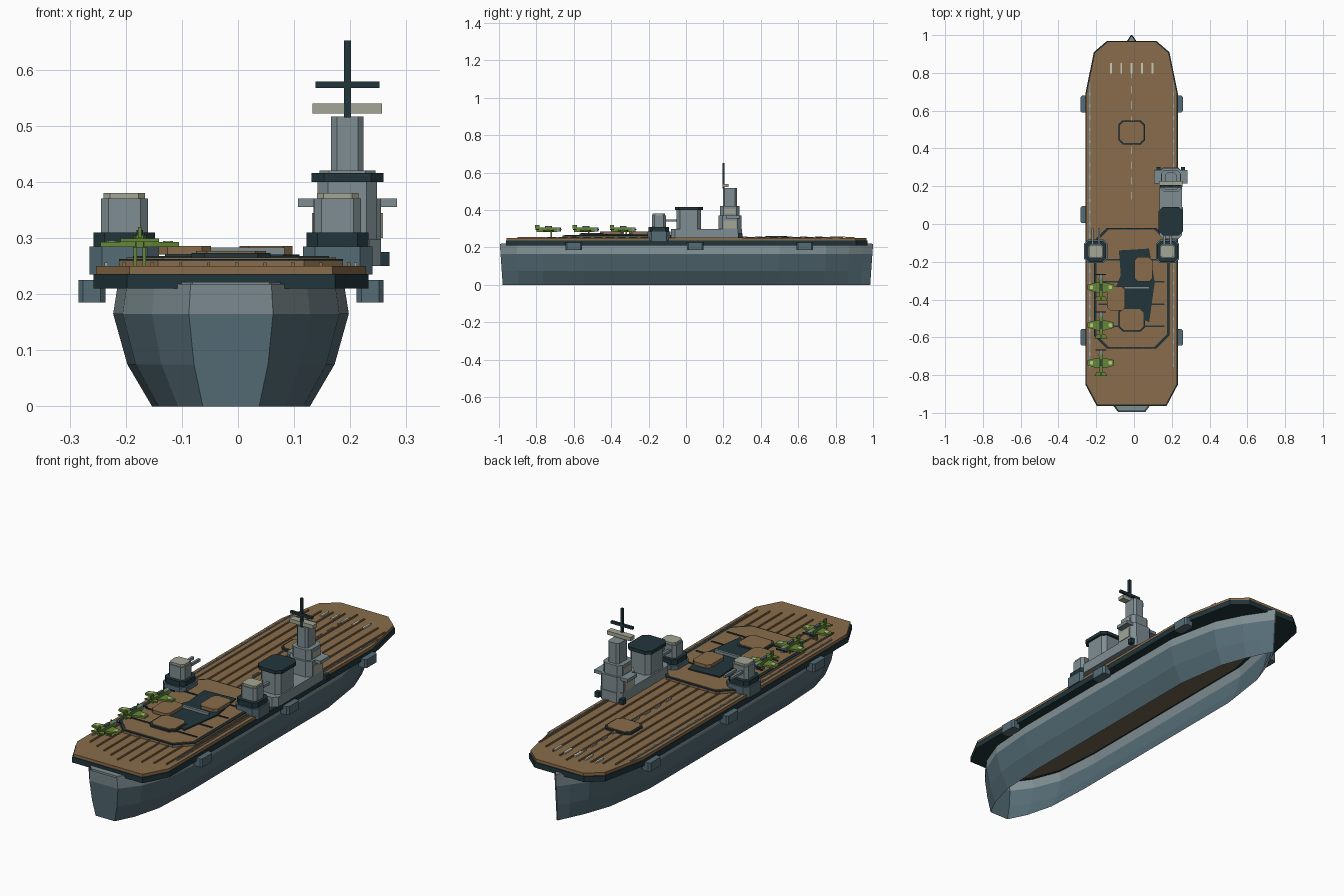
import bpy
import bmesh

cube = bpy.data.objects.get("Cube")
if cube:
    bpy.data.objects.remove(cube, do_unlink=True)

CENTRE = -.0125   # x of the ship's centreline
DECK = .25        # height of the planking
PLATFORM = .265   # height of the raised aft platform
BEAM = .21        # half width of the hull
THIN = .006       # thickness of deck details
SIDES = (-1, 1)


def material(name, red, green, blue):
    mat = bpy.data.materials.new(name)
    mat.use_nodes = True
    colour = (red, green, blue, 1)
    mat.diffuse_color = colour
    mat.node_tree.nodes["Principled BSDF"].inputs["Base Color"].default_value = colour
    return mat


hull_blue = material("hull blue grey", .09, .15, .18)
grey = material("light grey", .21, .27, .29)
dark = material("dark slate", .015, .036, .044)
wood = material("deck wood", .25, .15, .07)
shade = material("dull brown", .16, .13, .08)
tan = material("pale stone", .36, .38, .3)
white = material("deck marking", .6, .6, .48)
olive = material("aircraft green", .13, .24, .04)
lime = material("pale green", .5, .6, .25)


def finish(name, mesh, *mats):
    bmesh.ops.recalc_face_normals(mesh, faces=mesh.faces)
    data = bpy.data.meshes.new(name)
    mesh.to_mesh(data)
    mesh.free()
    for mat in mats:
        data.materials.append(mat)
    part = bpy.data.objects.new(name, data)
    bpy.context.collection.objects.link(part)


def join_rings(mesh, lower, upper, index=0):
    for i, vert in enumerate(lower):
        face = mesh.faces.new((lower[i - 1], vert, upper[i], upper[i - 1]))
        face.material_index = index


def prism(name, mat, outline, z, height=THIN):
    mesh = bmesh.new()
    lower, upper = [[mesh.verts.new((x, y, level)) for x, y in outline]
                    for level in (z, z + height)]
    mesh.faces.new(lower)
    mesh.faces.new(upper)
    join_rings(mesh, lower, upper)
    finish(name, mesh, mat)


def mirrored(half, x=CENTRE, y=0, shrink=0):
    """Complete a half outline across the line at x."""
    right = [(max(across - shrink, THIN / 2), along - (shrink if along > 0 else -shrink))
             for across, along in half]
    return ([(x + across, y + along) for across, along in right]
            + [(x - across, y + along) for across, along in reversed(right)])


def box(name, mat, x, y, wide, long, z, height=THIN):
    prism(name, mat, mirrored([(wide, long), (wide, -long)], x, y), z, height)


def octagon(name, mat, x, y, wide, long, z, height=THIN):
    """Block with cut corners."""
    cut = min(wide, long) * .35
    half = [(wide - cut, long), (wide, long - cut), (wide, cut - long), (wide - cut, -long)]
    prism(name, mat, mirrored(half, x, y), z, height)


def stack(x, y, z, *layers):
    """Pile cut-corner blocks on top of one another."""
    for name, mat, wide, long, height in layers:
        octagon(name, mat, x, y, wide, long, z, height)
        z += height


# Hull: open-bottomed shell, parabolic bow and cubic stern
bow = [(BEAM * (1 - t * t), .5 + t / 2) for t in (1, .9, .75, .5, 0)]
stern = [(BEAM - .135 * t ** 3, -.55 - .445 * t) for t in (0, .5, .8, 1)]
waterline = bow + stern
mesh = bmesh.new()
rings = []
for z, spread in ((0, .67), (.075, .88), (.165, 1), (.218, .96)):
    length = .985 + z * .07
    rings.append([mesh.verts.new((x, y * length, z)) for x, y in
                  mirrored([(across * spread, along) for across, along in waterline])])
for lower, upper in zip(rings, rings[1:]):
    join_rings(mesh, lower, upper, int(upper is rings[-1]))
finish("hull", mesh, hull_blue, grey)
prism("hull_top", grey, mirrored(waterline, shrink=THIN), .212, .01)
prism("hull_ceiling", shade, mirrored(waterline, shrink=.02), .204)

# Flight deck: dark edge slab with wooden planking on top
deck = [(.13, .97), (.2, .91), (.245, .69), (.245, -.85), (.185, -.963)]
prism("deck_edge", dark, mirrored(deck), .21, .026)
prism("flight_deck", wood, mirrored(deck, shrink=.004), .236, DECK - .236)
for i in range(-4, 5):
    box("plank_ridge", wood, CENTRE + i * .05 + .01, 0, .0025, .9 - abs(i) / 50, DECK)
for side in SIDES:
    edge = CENTRE + side * .222
    box("edge_line", grey, edge, 0, .0025, .75, DECK, THIN / 2)
    for i in range(-12, 12):
        box("edge_light", tan, edge, i / 16, .003, .008, DECK)

# Deck markings
for i in range(-2, 3):
    box("bow_stripe", white, CENTRE + i * .055, .825, .005, .027, DECK, .007)
for i in range(9):
    box("centre_dash", tan, CENTRE, .15 + i * .08, .003, .02, DECK, .007)

# Raised aft platform with a dark border and arrestor wires
stack(CENTRE, -.34, DECK,
      ("platform_base", wood, .2, .32, .009),
      ("platform_border", dark, .2, .32, .004),
      ("platform_top", wood, .187, .31, .002))
for i in range(4):
    box("arrestor_wire", dark, CENTRE, -.19 - i * .117, .175, .004, PLATFORM, .003)

# Lifts
for y, z in ((.485, DECK), (-.505, PLATFORM)):
    stack(CENTRE, y, z,
          ("lift_rim", dark, .07, .064, .008),
          ("lift_plate", wood, .062, .056, .004))

# Broken deck opening with loose plates and a girder
opening = [(-.08, -.14), (.08, -.13), (.11, -.31), (.08, -.52), (-.13, -.42), (-.07, -.27)]
prism("deck_opening", dark, opening, PLATFORM)
for x, y in ((.05, -.24), (-.095, -.395)):
    octagon("loose_plate", wood, x, y, .047, .064, PLATFORM + THIN, .015)
box("girder", grey, .015, -.337, .068, THIN, PLATFORM, .018)

# Side sponsons
for y in (.635, .05, -.6):
    for side in SIDES:
        octagon("sponson", hull_blue, CENTRE + side * .248, y, .024, .044, .185, .04)

# Twin gun turrets
for side in SIDES:
    x, y = CENTRE + side * .19, -.145
    stack(x, y, .235,
          ("turret_foot", hull_blue, .062, .062, .05),
          ("turret_ring", dark, .055, .055, .025),
          ("turret_house", grey, .042, .038, .06),
          ("turret_roof", tan, .037, .033, .01))
    for gun in SIDES:
        box("gun_barrel", grey, x + gun * .017, -.07, THIN, .045, .338, .012)

# Island with funnel
island = .195
octagon("island_base", grey, island, .11, .06, .19, DECK, .047)
stack(island, .015, .29,
      ("funnel", grey, .053, .065, .11),
      ("funnel_cap", dark, .064, .075, .016))

# Bridge tower and mast
tower = .235
stack(island, tower, DECK,
      ("bridge_lower", grey, .06, .062, .12),
      ("bridge_upper", grey, .05, .052, .05),
      ("bridge_tower", grey, .029, .038, .097))
box("bridge_wing", grey, island, .25, .088, .036, .355, .015)
box("radar_bar", tan, island, .212, .062, .016, .522, .018)
box("mast", dark, island, .2, THIN, THIN, .515, .137)
box("mast_yard", dark, island, .2, .057, THIN, .567, .012)
for side in SIDES:
    box("lower_window_panel", tan, island + side * .06, tower, .003, .035, .3, .045)
    box("upper_window_panel", tan, island + side * .05, tower, .003, .03, .38, .025)
    box("deck_lamp", dark, island + side * .065, .29, .01, .012, DECK, .025)

# Parked aircraft, noses toward the bow
body = [(.012, .045), (.007, -.065)]
wing = [(.02, .026), (.07, .014), (.07, -.014), (.02, -.028)]
tail = [(.024, -.05), (.034, -.07)]
x = -.175
for y in (-.335, -.535, -.735):
    prism("aircraft_body", olive, mirrored(body, x, y), .283, .022)
    prism("aircraft_wing", olive, mirrored(wing, x, y), .284, .009)
    prism("aircraft_tail", olive, mirrored(tail, x, y), .293)
    box("aircraft_fin", olive, x, y - .06, .003, .011, .3, .02)
    octagon("aircraft_canopy", hull_blue, x, y, THIN, .018, .305, .009)
    octagon("aircraft_nose", grey, x, y + .053, .01, .013, .285, .02)
    box("propeller", dark, x, y + .068, .028, .0025, .293)
    for side in SIDES:
        octagon("wing_marking", lime, x + side * .05, y, .009, .009, .293, .002)
        box("landing_leg", olive, x + side * .008, y + .015, .003, .004, DECK, .035)
